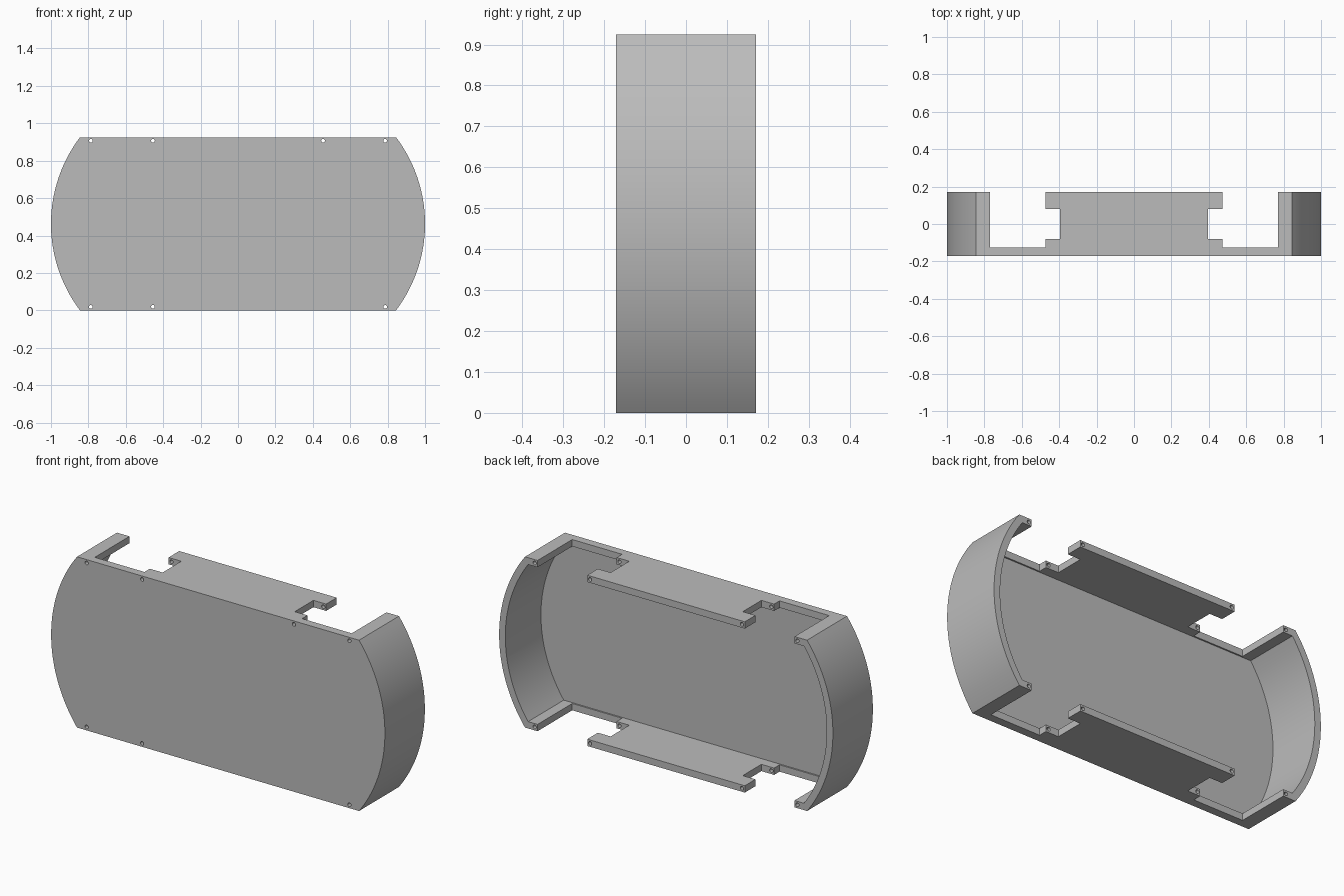
import bpy, bmesh
from math import asin, cos, sin
from mathutils import Vector

cube = bpy.data.objects.get("Cube")
if cube:
    bpy.data.objects.remove(cube, do_unlink=True)

HEIGHT, HALF_DEPTH, WALL = 0.925, 0.171, 0.037
MID = HEIGHT / 2
ARC_R, ARC_X = 0.7675, 0.2325      # radius and centre offset of the curved ends
FLOOR = -HALF_DEPTH + WALL         # inner face of the front panel
HOLE_Z = WALL / 2

grey = bpy.data.materials.new("plain grey")
grey.use_nodes = True
colour = (0.5, 0.5, 0.5, 1)
grey.diffuse_color = colour
grey.node_tree.nodes["Principled BSDF"].inputs["Base Color"].default_value = colour


def prism(name, points, sweep):
    """Extrude a closed outline of 3D points along the sweep vector."""
    bm = bmesh.new()
    face = bm.faces.new([bm.verts.new(p) for p in points])
    new = bmesh.ops.extrude_face_region(bm, geom=[face])["geom"]
    moved = [v for v in new if isinstance(v, bmesh.types.BMVert)]
    bmesh.ops.translate(bm, verts=moved, vec=Vector(sweep))
    bmesh.ops.recalc_face_normals(bm, faces=bm.faces)
    mesh = bpy.data.meshes.new(name)
    bm.to_mesh(mesh)
    bm.free()
    mesh.materials.append(grey)
    obj = bpy.data.objects.new(name, mesh)
    bpy.context.collection.objects.link(obj)
    return obj


def barrel(inset, y, steps=40):
    """Flat top and bottom with a bowed arc at each end."""
    r, half = ARC_R - inset, MID - inset
    a = asin(half / r)
    angles = [-a + 2 * a * i / steps for i in range(steps + 1)]
    return [(s * (ARC_X + r * cos(t)), y, MID + s * r * sin(t))
            for s in (1, -1) for t in angles]


def cut(target, cutter):
    cutter.hide_render = True
    mod = target.modifiers.new("cut", "BOOLEAN")
    mod.operation, mod.solver, mod.object = "DIFFERENCE", "EXACT", cutter
    bpy.ops.object.modifier_apply(modifier=mod.name)
    bpy.data.objects.remove(cutter, do_unlink=True)


# Shell: bowed box, open at the back
shell = prism("case_shell", barrel(0, -HALF_DEPTH), (0, 2 * HALF_DEPTH, 0))
bpy.context.view_layer.objects.active = shell
shell.select_set(True)
cut(shell, prism("cavity_cutter", barrel(WALL, FLOOR), (0, 0.5, 0)))

# Notches through the top and bottom walls, leaving a T-shaped tongue
notch = [(0.77, 0.25), (0.77, -0.126), (0.472, -0.126), (0.472, -0.08),
         (0.396, -0.08), (0.396, 0.08), (0.472, 0.08), (0.472, 0.25)]
for side in (1, -1):
    cut(shell, prism("notch_cutter", [(side * x, y, -0.1) for x, y in notch],
                     (0, 0, HEIGHT + 0.2)))

# Screw holes; the lower inner left one does not pierce the front panel
for side in (1, -1):
    for x in (0.787, 0.455):
        for z in (HOLE_Z, HEIGHT - HOLE_Z):
            blind = side > 0 and x < 0.5 and z < MID
            start = FLOOR if blind else -0.3
            ring = [(side * x + 0.01 * cos(i * 0.3927), start,
                     z + 0.01 * sin(i * 0.3927)) for i in range(16)]
            cut(shell, prism("hole_cutter", ring, (0, 0.7, 0)))

bpy.ops.object.shade_smooth_by_angle(angle=0.5)
